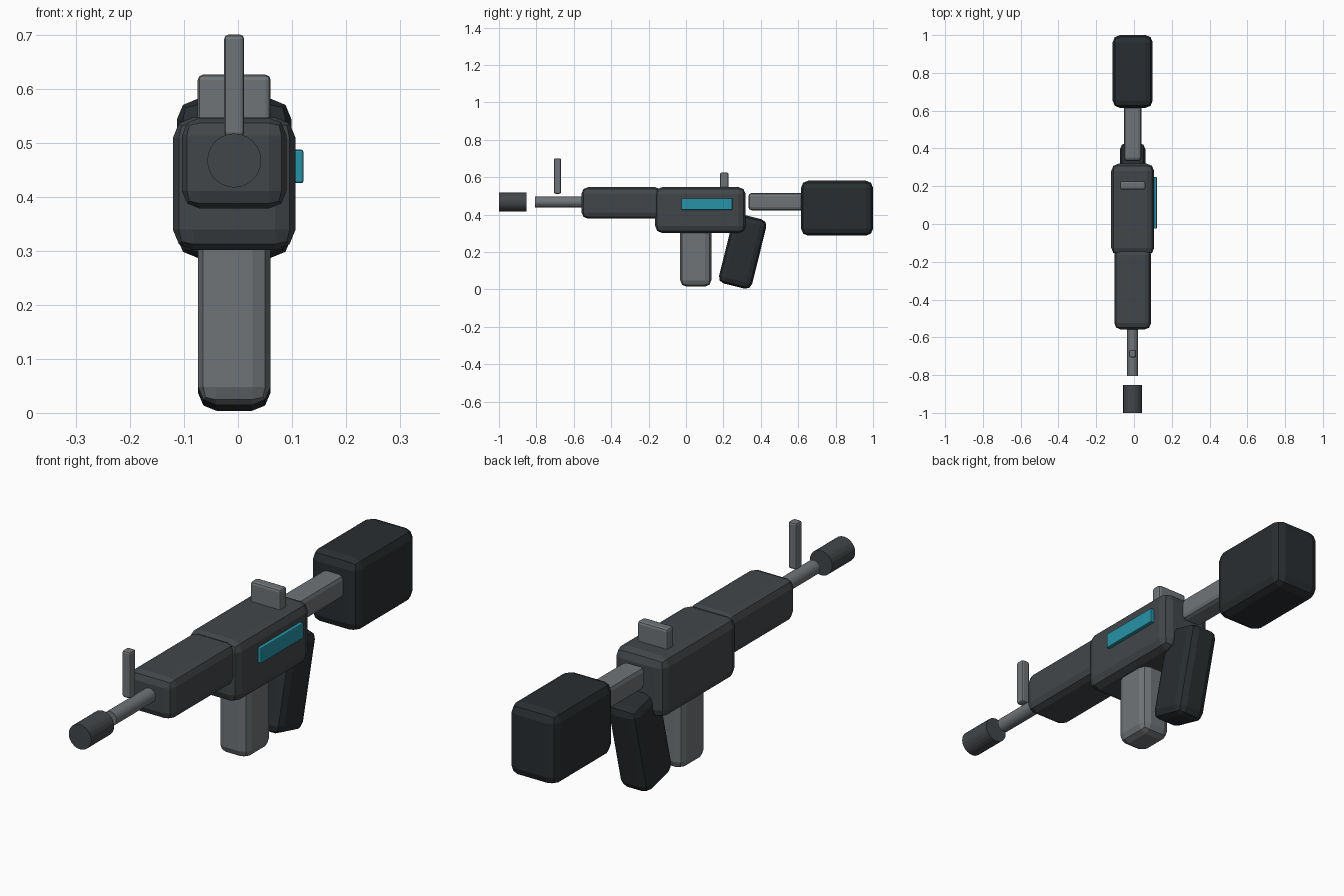
import bpy
from math import radians

if "Cube" in bpy.data.objects:
    bpy.data.objects.remove(bpy.data.objects["Cube"])

CX = -0.007   # the body sits slightly left because of the side panel
BORE_Z = 0.467


def material(name, rgb):
    m = bpy.data.materials.new(name)
    m.diffuse_color = (*rgb, 1)
    m.use_nodes = True
    m.node_tree.nodes["Principled BSDF"].inputs["Base Color"].default_value = m.diffuse_color
    return m


dark = material("dark_metal", (0.055, 0.062, 0.067))
steel = material("light_metal", (0.16, 0.175, 0.185))
black = material("black_polymer", (0.022, 0.027, 0.03))
teal = material("teal_glow", (0.02, 0.29, 0.38))


def box(name, x, y, z, bevel, mat, tilt=0, segments=2):
    """Bevelled box from (min, max) ranges, optionally tilted about x."""
    ranges = (x, y, z)
    centre = [(a + b) / 2 for a, b in ranges]
    bpy.ops.mesh.primitive_cube_add(size=1, location=centre)
    ob = bpy.context.object
    ob.name = name
    ob.scale = [b - a for a, b in ranges]
    bpy.ops.object.transform_apply(location=False, rotation=False, scale=True)
    ob.rotation_euler.x = radians(tilt)
    mod = ob.modifiers.new("Bevel", 'BEVEL')
    mod.width = bevel
    mod.segments = segments
    ob.data.materials.append(mat)
    return ob


def tube(name, radius, y0, y1, mat):
    """Cylinder along y on the bore line."""
    bpy.ops.mesh.primitive_cylinder_add(
        vertices=24, radius=radius, depth=y1 - y0,
        location=(CX, (y0 + y1) / 2, BORE_Z), rotation=(radians(90), 0, 0))
    ob = bpy.context.object
    ob.name = name
    ob.data.materials.append(mat)
    return ob


def wide(width):
    return (CX - width / 2, CX + width / 2)


# main body
box("receiver", wide(0.227), (-0.165, 0.319), (0.301, 0.547), 0.038, dark)
box("handguard", wide(0.194), (-0.558, -0.13), (0.378, 0.546), 0.033, dark)

# barrel and the separate muzzle piece
tube("barrel", 0.029, -0.806, -0.5, steel)
tube("muzzle", 0.05, -1.0, -0.853, dark)

# stock and its connecting tube
box("stock_tube", wide(0.092), (0.333, 0.66), (0.423, 0.515), 0.018, steel)
box("stock", wide(0.212), (0.615, 1.0), (0.287, 0.581), 0.038, black)

# magazine and tilted grip
box("magazine", wide(0.134), (-0.031, 0.135), (0.015, 0.34), 0.033, steel)
box("grip", wide(0.134), (0.212, 0.394), (0.012, 0.394), 0.034, black, tilt=-14)

# sights
box("front_sight", wide(0.037), (-0.706, -0.668), (0.511, 0.7), 0.008, steel)
box("rear_sight", wide(0.135), (0.182, 0.227), (0.5, 0.626), 0.01, steel)

# coloured side panel
box("side_panel", (0.095, 0.121), (-0.025, 0.248), (0.425, 0.487), 0.004, teal)
